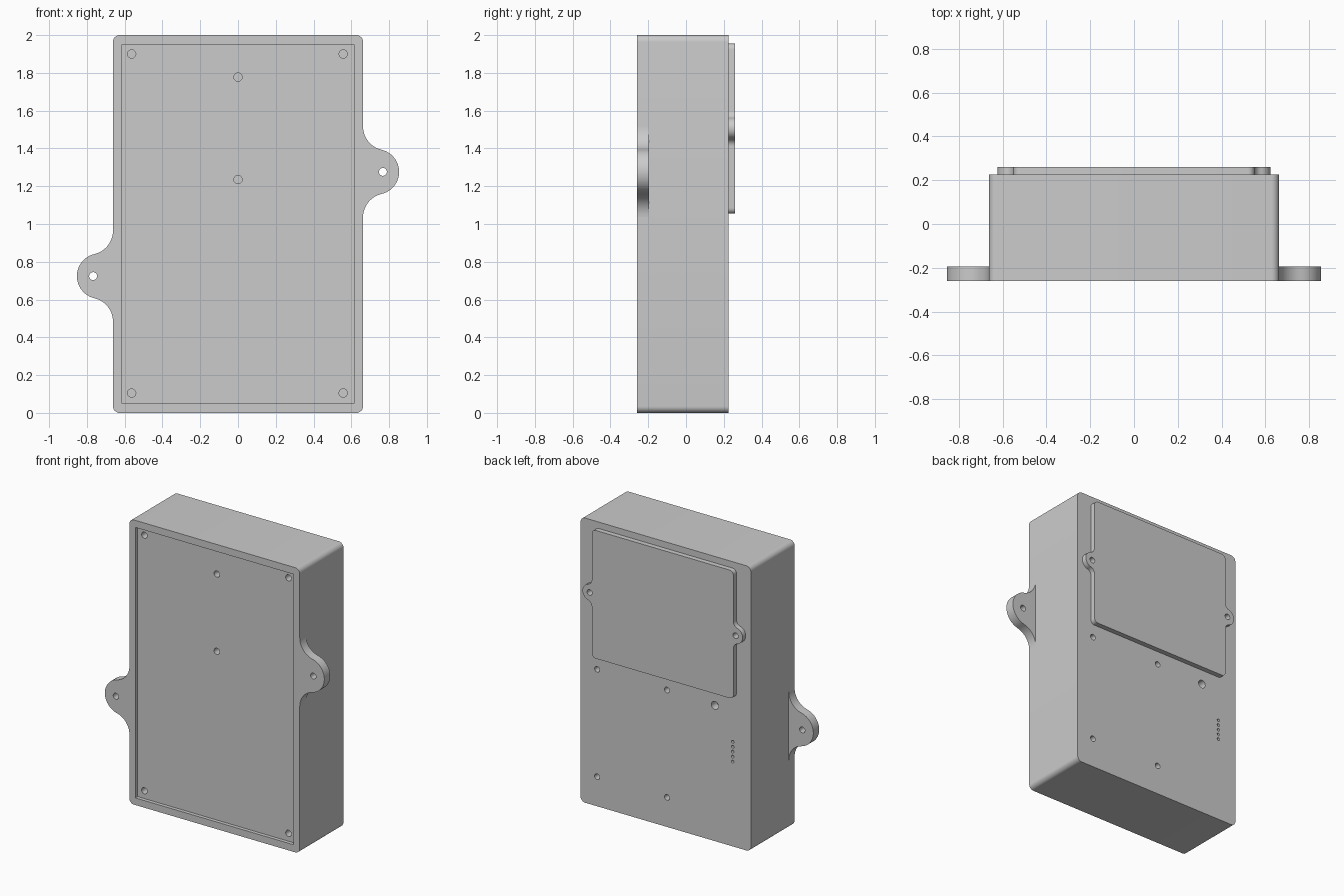
import bpy, bmesh
from math import sin, cos, pi, atan2, radians

if "Cube" in bpy.data.objects:
    bpy.data.objects.remove(bpy.data.objects["Cube"])

FRONT, BACK, PAD = -0.26, 0.225, 0.26
W = 0.662          # half width of the case


def arc(cx, cz, r, a0, a1, n=10):
    return [(cx + r * cos(a0 + (a1 - a0) * i / n), cz + r * sin(a0 + (a1 - a0) * i / n))
            for i in range(n + 1)]


def rounded_rect(hw, z0, z1, r):
    pts = []
    for k, (x, z) in enumerate([(hw - r, z1 - r), (r - hw, z1 - r),
                                (r - hw, z0 + r), (hw - r, z0 + r)]):
        pts += arc(x, z, r, k * pi / 2, (k + 1) * pi / 2, 8)
    return pts


def lug(wall, cx, cz, R, h):
    """Round tab blended into a vertical wall by two concave fillets, bottom to top."""
    d = wall - cx
    r = (d * d + h * h - R * R) / (2 * (R - d))
    fx = wall + r
    a = atan2(h, fx - cx)
    low = arc(fx, cz - h, r, pi, pi - a)
    mid = arc(cx, cz, R, -a, a, 24)
    top = arc(fx, cz + h, r, pi + a, pi)
    return low + mid[1:-1] + top


def prism(bm, pts, y0, y1):
    """Extrude an x-z outline between two y values."""
    vs = [bm.verts.new((x, y0, z)) for x, z in pts]
    face = bm.faces.new(vs)
    ext = bmesh.ops.extrude_face_region(bm, geom=[face])
    for v in ext['geom']:
        if isinstance(v, bmesh.types.BMVert):
            v.co.y = y1


def make(name, prisms):
    bm = bmesh.new()
    for p in prisms:
        prism(bm, *p)
    bmesh.ops.recalc_face_normals(bm, faces=bm.faces)
    me = bpy.data.meshes.new(name)
    bm.to_mesh(me)
    bm.free()
    ob = bpy.data.objects.new(name, me)
    bpy.context.collection.objects.link(ob)
    return ob


def hole(x, z, r, y0, y1):
    return (arc(x, z, r, 0, 2 * pi, 24)[:-1], y0, y1)


def cut(ob, *cutters):
    bpy.context.view_layer.objects.active = ob
    for c in cutters:
        m = ob.modifiers.new("cut", 'BOOLEAN')
        m.operation, m.solver, m.object = 'DIFFERENCE', 'EXACT', c
        bpy.ops.object.modifier_apply(modifier=m.name)


# Case with rounded long edges
case = make("case", [(rounded_rect(W, 0, 2, 0.035), FRONT, BACK)])

# Shallow front recess
recess = make("recess_cutter", [([(-.615, .05), (.615, .05), (.615, 1.95), (-.615, 1.95)],
                                 FRONT - 0.1, FRONT + 0.025)])

# Blind screw holes on the front
front = [(x, z) for x in (-.563, .557) for z in (.105, 1.9)] + [(0, 1.235), (0, 1.778)]
holes = [hole(x, z, 0.022, FRONT - 0.1, FRONT + 0.09) for x, z in front]

# Screw holes, one port and a row of small vents on the back
holes += [hole(x, z, 0.02, BACK - 0.06, PAD + 0.1) for x in (.533, -.01) for z in (.208, .962)]
holes += [hole(-.382, .953, 0.028, BACK - 0.06, PAD + 0.1)]
holes += [hole(-.52, .595 + .035 * i, 0.01, BACK - 0.06, PAD + 0.1) for i in range(5)]
# Holes through the raised cover lugs
holes += [hole(x, 1.506, 0.02, BACK - 0.05, PAD + 0.1) for x in (-.567, .567)]
# Holes through the mounting ears
EARS = ((1, 1.276), (-1, 0.724))
ear_holes = make("ear_hole_cutter", [hole(s * .767, z, 0.021, FRONT - .1, FRONT + .2)
                                     for s, z in EARS])
hole_cutter = make("hole_cutter", holes)

# Raised back cover: rounded plate with a lug on each side
right = lug(0.55, 0.565, 1.506, 0.057, 0.095)
left = [(-x, z) for x, z in reversed(right)]
corners = rounded_rect(0.55, 1.055, 1.955, 0.03)
outline = corners[:18] + left + corners[18:] + right
cover = make("back_cover", [(outline, BACK, PAD)])

# Mounting ears on opposite sides
ears = []
for s, z in EARS:
    pts = [(s * x, zz) for x, zz in lug(W, 0.733, z, 0.12, 0.24)]
    ears.append(make("mounting_ear_" + ("right" if s > 0 else "left"),
                     [(pts, FRONT, FRONT + 0.065)]))

cut(case, recess, hole_cutter)
cut(cover, hole_cutter)
for e in ears:
    cut(e, ear_holes)
for c in (recess, hole_cutter, ear_holes):
    bpy.data.objects.remove(c)

# Smooth the rounds, keep the edges sharp
bpy.ops.object.select_all(action='DESELECT')
for ob in [case, cover] + ears:
    ob.select_set(True)
bpy.context.view_layer.objects.active = case
bpy.ops.object.shade_smooth_by_angle(angle=radians(30))
